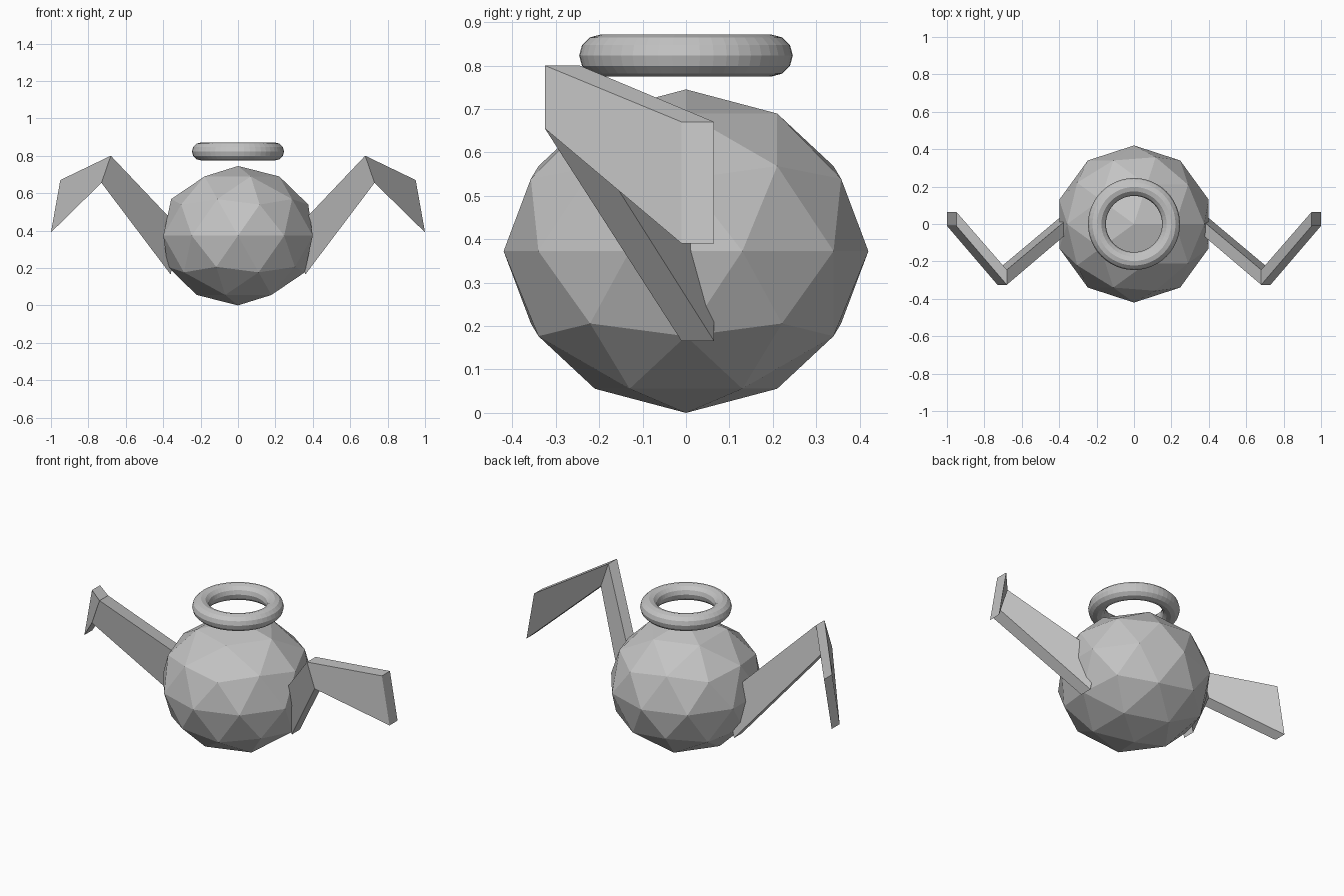
import bpy
import bmesh

if "Cube" in bpy.data.objects:
    bpy.data.objects.remove(bpy.data.objects["Cube"])

grey = bpy.data.materials.new("plain grey")
grey.diffuse_color = (0.55, 0.55, 0.55, 1)
grey.use_nodes = True
grey.node_tree.nodes["Principled BSDF"].inputs["Base Color"].default_value = grey.diffuse_color


def finish(obj, name):
    obj.name = name
    obj.data.materials.append(grey)


# Faceted, slightly flattened body
bpy.ops.mesh.primitive_ico_sphere_add(subdivisions=2, radius=0.42, location=(0, 0, 0.3725))
body = bpy.context.object
body.scale.z = 0.3725 / 0.42
finish(body, "body")

# Ring floating above the body
bpy.ops.mesh.primitive_torus_add(major_radius=0.198, minor_radius=0.048,
                                 major_segments=48, minor_segments=12,
                                 location=(0, 0, 0.823))
finish(bpy.context.object, "halo")

# Bent arm: root, elbow and tip sections as (top x, bottom x, front y, back y, top z, bottom z)
SECTIONS = [(0.31, 0.36, -0.01, 0.065, 0.41, 0.165),
            (0.68, 0.73, -0.325, -0.245, 0.80, 0.655),
            (0.95, 1.00, -0.01, 0.065, 0.67, 0.39)]


def make_arm(name, side):
    bm = bmesh.new()
    rings = []
    for xt, xb, yf, yb, zt, zb in SECTIONS:
        corners = [(xt, yf, zt), (xt, yb, zt), (xb, yb, zb), (xb, yf, zb)]
        rings.append([bm.verts.new((side * x, y, z)) for x, y, z in corners])
    for a, b in zip(rings, rings[1:]):
        for i in range(4):
            j = (i + 1) % 4
            bm.faces.new((a[i], a[j], b[j], b[i]))
    bm.faces.new(rings[0])
    bm.faces.new(rings[-1])
    bmesh.ops.recalc_face_normals(bm, faces=bm.faces)
    mesh = bpy.data.meshes.new(name)
    bm.to_mesh(mesh)
    bm.free()
    obj = bpy.data.objects.new(name, mesh)
    bpy.context.collection.objects.link(obj)
    finish(obj, name)


make_arm("right_arm", 1)
make_arm("left_arm", -1)
